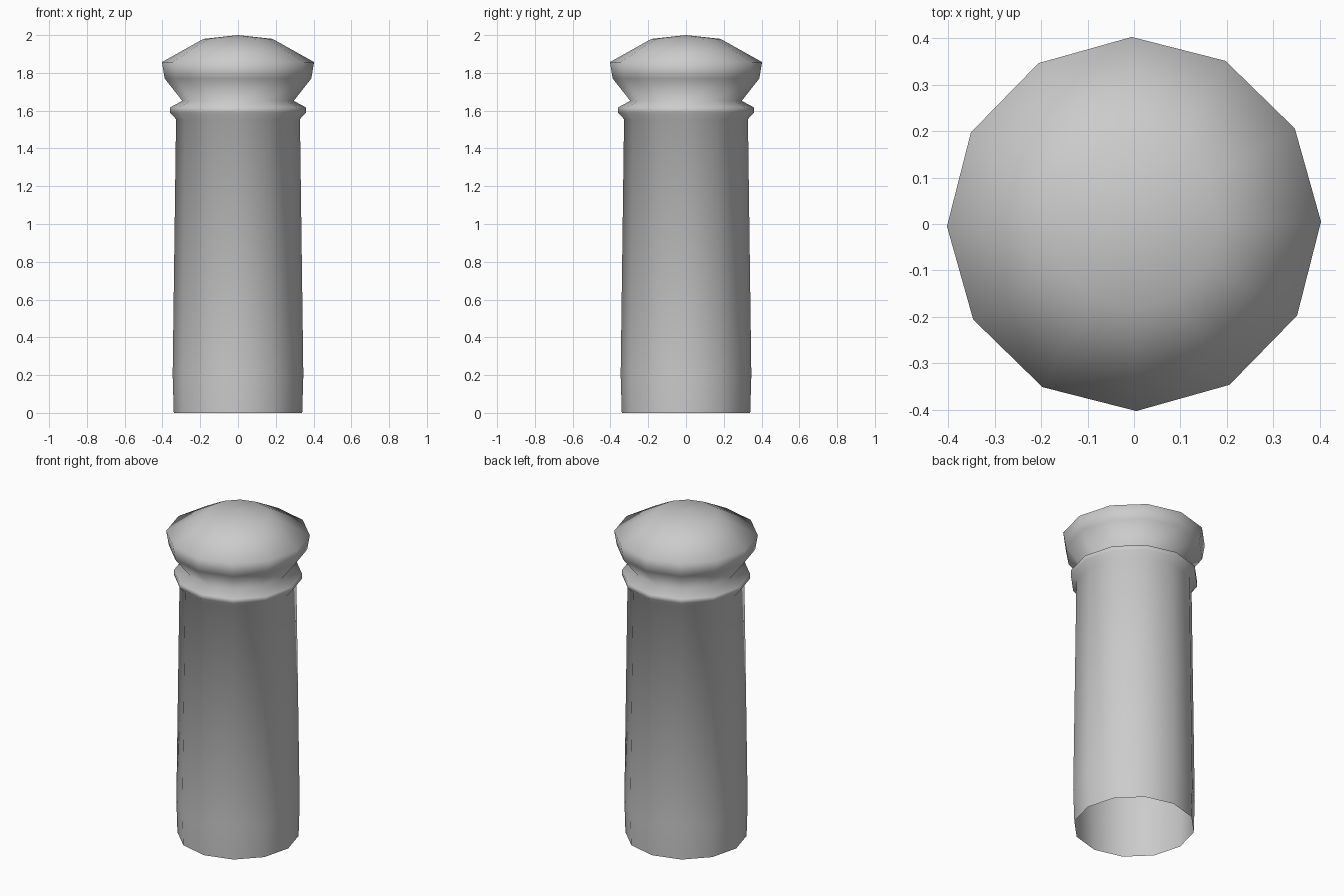
import bpy, bmesh, math

cube = bpy.data.objects.get("Cube")
if cube:
    bpy.data.objects.remove(cube, do_unlink=True)

SIDES = 12
TURN = math.radians(0.7)

stone = bpy.data.materials.new("grey stone")
stone.use_nodes = True
grey = (0.6, 0.6, 0.6, 1)
stone.diffuse_color = grey
stone.node_tree.nodes["Principled BSDF"].inputs["Base Color"].default_value = grey

# Radius and height: open-bottomed shaft, collar, neck, flared head
profile = [(0.34, 0), (0.346, 0.2), (0.328, 1.555), (0.36, 1.59), (0.36, 1.617),
           (0.295, 1.652), (0.388, 1.77), (0.403, 1.857), (0.183, 1.98)]

bm = bmesh.new()
rings = []
for r, z in profile:
    angles = [TURN + math.tau * i / SIDES for i in range(SIDES)]
    rings.append([bm.verts.new((r * math.cos(a), r * math.sin(a), z)) for a in angles])
for low, high in zip(rings, rings[1:]):
    for i in range(SIDES):
        j = (i + 1) % SIDES
        bm.faces.new((low[i], low[j], high[j], high[i]))

# Shallow pointed crown
tip = bm.verts.new((0, 0, 2))
for i in range(SIDES):
    bm.faces.new((rings[-1][i], rings[-1][(i + 1) % SIDES], tip))
for face in bm.faces:
    face.smooth = True

mesh = bpy.data.meshes.new("bollard_post")
bm.to_mesh(mesh)
bm.free()
mesh.materials.append(stone)
post = bpy.data.objects.new("bollard_post", mesh)
bpy.context.collection.objects.link(post)
